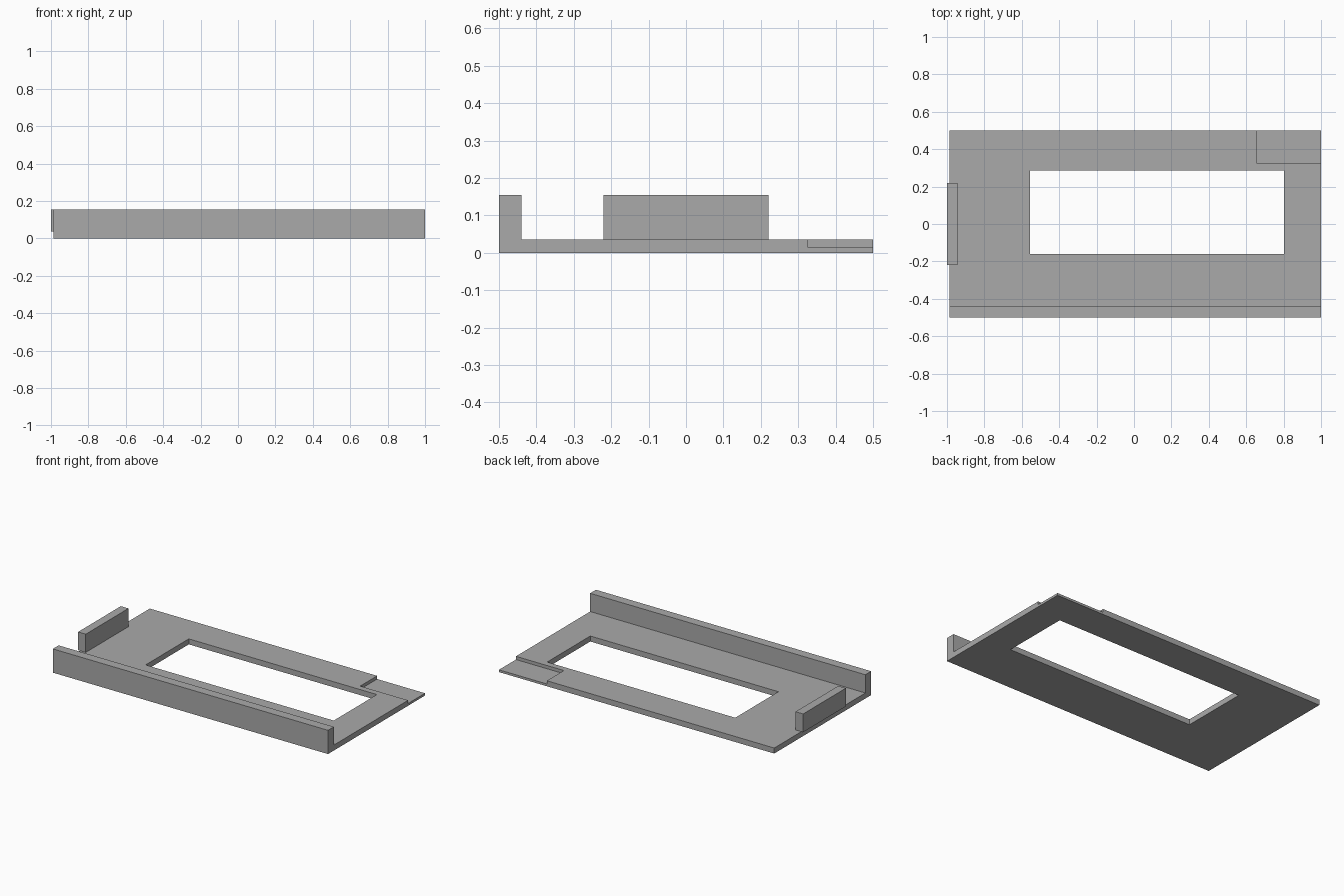
import bpy
import bmesh

cube = bpy.data.objects.get("Cube")
if cube:
    bpy.data.objects.remove(cube, do_unlink=True)

grey = bpy.data.materials.new("mid grey")
grey.use_nodes = True
colour = (0.4, 0.4, 0.4, 1)
grey.diffuse_color = colour
grey.node_tree.nodes["Principled BSDF"].inputs["Base Color"].default_value = colour


def extrude_profile(name, profile, x0, x1):
    """Extrude a closed (y, z) profile along x."""
    bm = bmesh.new()
    face = bm.faces.new([bm.verts.new((x0, y, z)) for y, z in profile])
    result = bmesh.ops.extrude_face_region(bm, geom=[face])
    moved = [v for v in result["geom"] if isinstance(v, bmesh.types.BMVert)]
    bmesh.ops.translate(bm, vec=(x1 - x0, 0, 0), verts=moved)
    bmesh.ops.recalc_face_normals(bm, faces=bm.faces)
    mesh = bpy.data.meshes.new(name)
    bm.to_mesh(mesh)
    bm.free()
    mesh.materials.append(grey)
    obj = bpy.data.objects.new(name, mesh)
    bpy.context.collection.objects.link(obj)
    return obj


def box(name, x0, x1, y0, y1, z0, z1):
    return extrude_profile(name, [(y0, z0), (y1, z0), (y1, z1), (y0, z1)], x0, x1)


BASE, TOP = 0.036, 0.155

# Base plate with the raised front wall, as one L-shaped section
plate = extrude_profile("base_plate", [
    (-0.5, 0), (0.5, 0), (0.5, BASE), (-0.44, BASE), (-0.44, TOP), (-0.5, TOP)],
    -0.987, 1.0)

# Rectangular window and the lowered back left corner
cutters = [
    box("window_cutter", -0.555, 0.803, -0.16, 0.285, -0.1, 0.1),
    box("corner_step_cutter", 0.654, 1.1, 0.325, 0.6, 0.015, 0.1),
]
for cutter in cutters:
    cutter.hide_render = True
    mod = plate.modifiers.new(cutter.name, "BOOLEAN")
    mod.operation = "DIFFERENCE"
    mod.solver = "EXACT"
    mod.object = cutter

# Apply the cuts and drop the cutters
bpy.context.view_layer.objects.active = plate
for mod in list(plate.modifiers):
    bpy.ops.object.modifier_apply(modifier=mod.name)
for cutter in cutters:
    bpy.data.objects.remove(cutter, do_unlink=True)

# Upright tab on the right edge, slightly overhanging the plate
box("side_tab", -1.0, -0.945, -0.22, 0.22, BASE, TOP)
